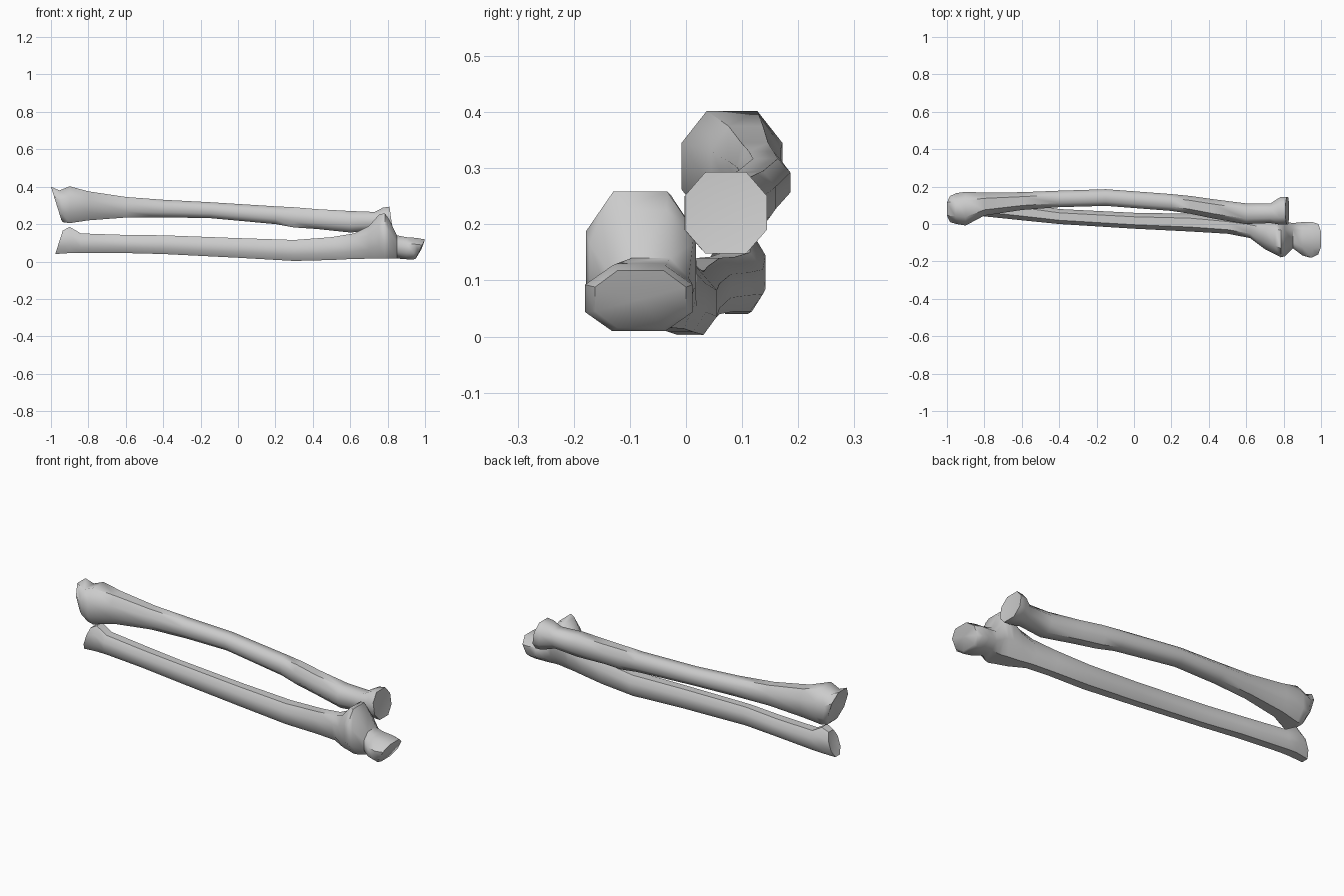
import bpy
import bmesh
import math

default_cube = bpy.data.objects.get("Cube")
if default_cube:
    bpy.data.objects.remove(default_cube, do_unlink=True)

# Plain bone grey
bone_grey = bpy.data.materials.new("bone_grey")
bone_grey.use_nodes = True
colour = (0.6, 0.6, 0.6, 1)
bone_grey.diffuse_color = colour
bone_grey.node_tree.nodes["Principled BSDF"].inputs["Base Color"].default_value = colour

# Eight-sided unit section, as (y, z) pairs
SIDE, FLAT = 0.42, 0.5
SECTION = [(1, -SIDE), (1, SIDE), (FLAT, 1), (-FLAT, 1),
           (-1, SIDE), (-1, -SIDE), (-FLAT, -1), (FLAT, -1)]


def loft_bone(name, rings, start_dish, end_dish):
    """Skin rings of (x, y_min, y_max, z_min, z_max, tilt) and close both ends."""
    bm = bmesh.new()
    loops = []
    for x, y0, y1, z0, z1, tilt in rings:
        cy, cz = (y0 + y1) / 2, (z0 + z1) / 2
        hy, hz = (y1 - y0) / 2, (z1 - z0) / 2
        loops.append([bm.verts.new((x + tilt * v, cy + hy * u, cz + hz * v))
                      for u, v in SECTION])
    count = len(SECTION)
    for a, b in zip(loops, loops[1:]):
        for i in range(count):
            j = (i + 1) % count
            bm.faces.new((a[i], a[j], b[j], b[i]))
    # End caps, dished around a centre point
    for loop, dish in ((loops[0], start_dish), (loops[-1], end_dish)):
        centre = sum((v.co for v in loop), loop[0].co * 0) / count
        centre.x += dish
        hub = bm.verts.new(centre)
        for i in range(count):
            bm.faces.new((loop[i], loop[(i + 1) % count], hub))
    bmesh.ops.recalc_face_normals(bm, faces=bm.faces)
    mesh = bpy.data.meshes.new(name)
    bm.to_mesh(mesh)
    bm.free()
    mesh.materials.append(bone_grey)
    bone = bpy.data.objects.new(name, mesh)
    bpy.context.collection.objects.link(bone)
    bpy.ops.object.select_all(action='DESELECT')
    bone.select_set(True)
    bpy.context.view_layer.objects.active = bone
    bpy.ops.object.shade_smooth_by_angle(angle=math.radians(50))
    return bone


# Upper bone: flared wrist end, bowed shaft, round disc head
upper_rings = [
    (-.972, .01, .15, .22, .4, -.028),
    (-.945, .0, .165, .21, .38, -.01),
    (-.9, -.008, .172, .205, .402, 0),
    (-.8, .045, .168, .22, .375, 0),
    (-.6, .075, .17, .235, .345, 0),
    (-.4, .09, .178, .236, .33, 0),
    (-.15, .097, .186, .232, .317, 0),
    (.2, .07, .16, .2, .295, 0),
    (.3, .055, .15, .182, .29, 0),
    (.42, .03, .133, .174, .28, 0),
    (.6, .0, .11, .155, .27, 0),
    (.73, .005, .11, .165, .265, 0),
    (.785, -.003, .143, .15, .288, -.01),
    (.82, -.002, .144, .148, .293, -.01),
]
loft_bone("upper_bone", upper_rings, .02, -.008)

# Lower bone: small wrist end, straight shaft, raised process, notch, elbow tip
lower_rings = [
    (-.957, .05, .13, .04, .165, .02),
    (-.9, .045, .142, .045, .185, 0),
    (-.84, .045, .137, .045, .15, 0),
    (-.6, .02, .11, .045, .142, 0),
    (-.4, .0, .08, .04, .14, 0),
    (0, -.025, .06, .02, .125, 0),
    (.3, -.04, .055, .003, .115, 0),
    (.5, -.052, .035, .008, .13, 0),
    (.62, -.075, .02, .014, .15, 0),
    (.7, -.135, .018, .015, .19, 0),
    (.755, -.162, .018, .016, .252, 0),
    (.785, -.178, .015, .016, .258, 0),
    (.808, -.172, .012, .016, .225, 0),
    (.85, -.13, .005, .016, .14, 0),
    (.9, -.168, .01, .012, .13, 0),
    (.945, -.18, .012, .01, .126, .01),
    (.975, -.162, .0, .015, .118, .025),
]
loft_bone("lower_bone", lower_rings, .008, .006)
